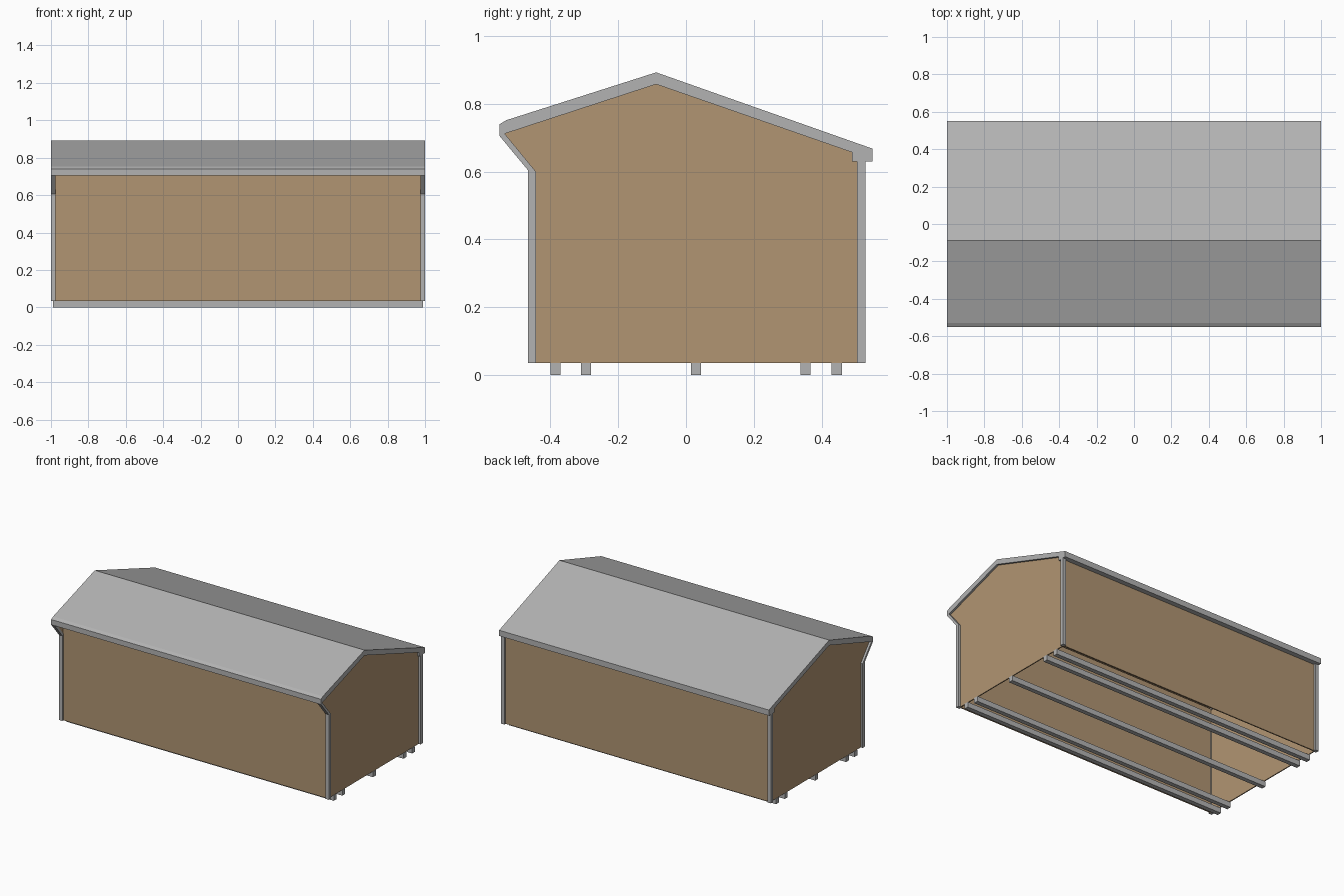
import bpy, bmesh

if "Cube" in bpy.data.objects:
    bpy.data.objects.remove(bpy.data.objects["Cube"])


def material(name, rgb):
    m = bpy.data.materials.new(name)
    m.diffuse_color = (*rgb, 1.0)
    m.use_nodes = True
    m.node_tree.nodes["Principled BSDF"].inputs["Base Color"].default_value = m.diffuse_color
    return m


GREY = material("grey metal", (0.45, 0.45, 0.45))
BROWN = material("brown cladding", (0.44, 0.30, 0.17))


def prism(name, profile, x0, x1, mat, mirror=False):
    """Extrude a (y, z) profile from x0 to x1, optionally mirrored in x."""
    bm = bmesh.new()
    face = bm.faces.new([bm.verts.new((x0, y, z)) for y, z in profile])
    ext = bmesh.ops.extrude_face_region(bm, geom=[face])
    verts = [g for g in ext["geom"] if isinstance(g, bmesh.types.BMVert)]
    bmesh.ops.translate(bm, verts=verts, vec=(x1 - x0, 0, 0))
    bmesh.ops.recalc_face_normals(bm, faces=bm.faces)
    mesh = bpy.data.meshes.new(name)
    bm.to_mesh(mesh)
    bm.free()
    mesh.materials.append(mat)
    ob = bpy.data.objects.new(name, mesh)
    bpy.context.scene.collection.objects.link(ob)
    if mirror:
        ob.modifiers.new("mirror", 'MIRROR')
    return ob


def rect(y0, y1, z0, z1):
    return [(y0, z0), (y1, z0), (y1, z1), (y0, z1)]


BASE = 0.035
RIDGE = -0.088

# Skids under the building
for i, y in enumerate((-0.385, -0.295, 0.03, 0.353, 0.445)):
    prism(f"skid_{i + 1}", rect(y - 0.015, y + 0.015, 0, BASE), -0.99, 0.99, GREY)

# Long walls (the floor is open)
prism("front_wall", rect(-0.455, -0.447, BASE, 0.75), -0.98, 0.98, BROWN)
prism("back_wall", rect(0.509, 0.517, BASE, 0.66), -0.98, 0.98, BROWN)

# Gable end walls
gable = [(-0.447, BASE), (0.51, BASE), (0.51, 0.65), (0.495, 0.665),
         (RIDGE, 0.865), (-0.54, 0.716), (-0.447, 0.604)]
prism("gable_wall", gable, 0.979, 0.986, BROWN, True)

# Roof sheet, with brown lining on the underside
roof = prism("roof", [(-0.55, 0.74), (-0.53, 0.752), (RIDGE, 0.893), (0.55, 0.668),
                      (0.55, 0.65), (RIDGE, 0.873), (-0.55, 0.725)], -1, 1, GREY)
roof.data.materials.append(BROWN)
for p in roof.data.polygons:
    if p.normal.z < -0.5:
        p.material_index = 1

# Eave fascias
prism("front_fascia", [(-0.55, 0.705), (-0.535, 0.712), (-0.53, 0.75), (-0.55, 0.74)],
      -1, 1, GREY)
prism("back_fascia", [(0.49, 0.63), (0.55, 0.63), (0.55, 0.668), (0.49, 0.688)],
      -1, 1, GREY)

# Corner posts and gable trims, mirrored to both ends
trims = {
    "front_post": [(-0.467, BASE), (-0.443, BASE), (-0.443, 0.6), (-0.467, 0.605)],
    "back_post": rect(0.505, 0.53, BASE, 0.632),
    "flare_trim": [(-0.467, 0.605), (-0.443, 0.6), (-0.535, 0.712), (-0.55, 0.705)],
    "front_rake": [(-0.535, 0.712), (RIDGE, 0.858), (RIDGE, 0.893), (-0.53, 0.752)],
    "back_rake": [(RIDGE, 0.858), (0.49, 0.657), (0.55, 0.668), (RIDGE, 0.893)],
}
for name, profile in trims.items():
    prism(name, profile, 0.975, 1.0, GREY, True)
